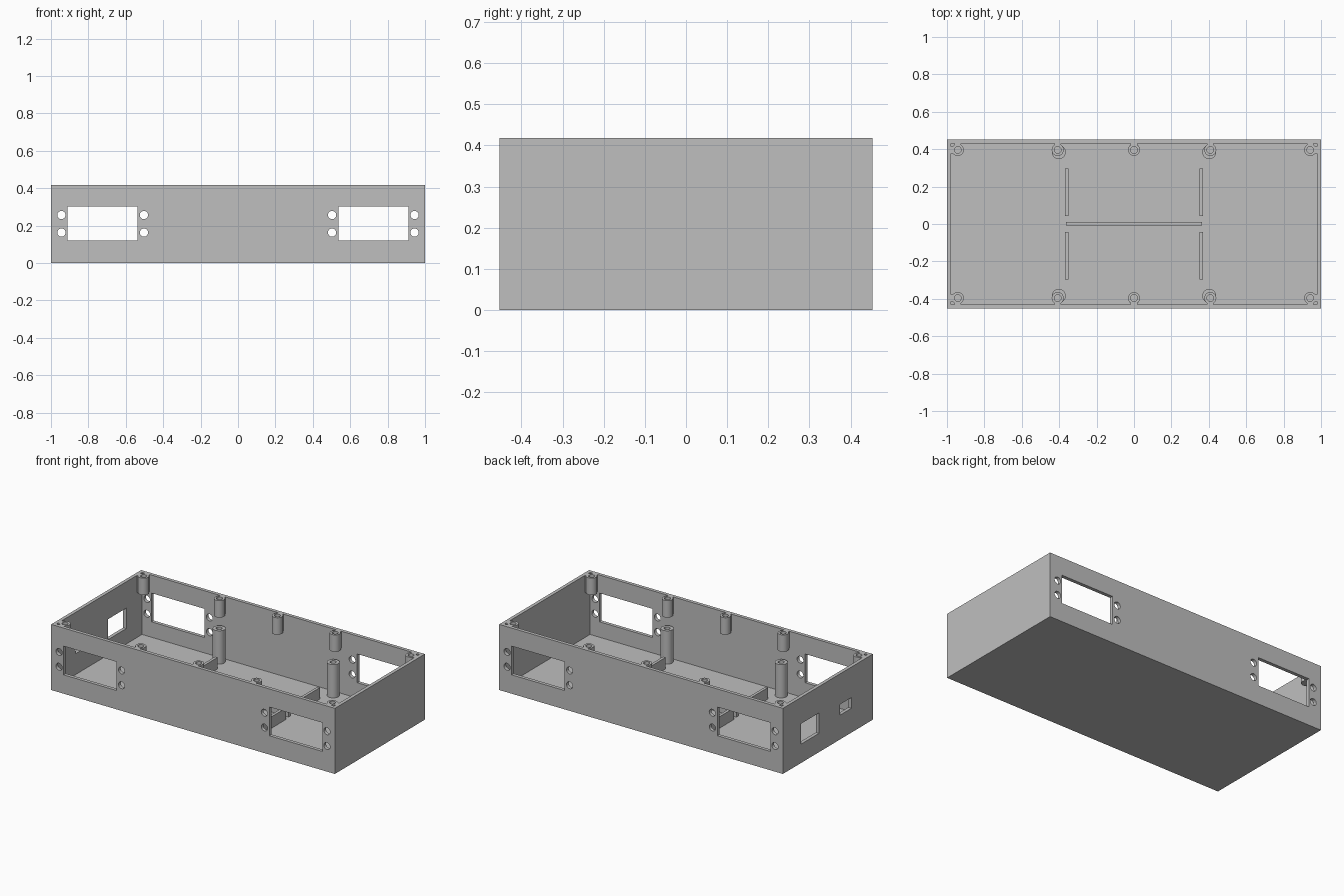
import bpy, bmesh
from math import pi
from mathutils import Matrix, Vector

if "Cube" in bpy.data.objects:
    bpy.data.objects.remove(bpy.data.objects["Cube"], do_unlink=True)

HX, HY, H, WALL = 1.0, 0.453, 0.418, 0.022
IX, IY = HX - WALL, HY - WALL          # inner faces of the walls

grey = bpy.data.materials.new("light grey plastic")
grey.use_nodes = True
grey.diffuse_color = (0.52, 0.52, 0.52, 1)
grey.node_tree.nodes["Principled BSDF"].inputs["Base Color"].default_value = grey.diffuse_color


def add_box(bm, lo, hi):
    lo, hi = Vector(lo), Vector(hi)
    m = Matrix.Translation((lo + hi) / 2) @ Matrix.Diagonal((*(hi - lo), 1))
    bmesh.ops.create_cube(bm, size=1, matrix=m)


def finish(bm, name, smooth=False):
    bmesh.ops.recalc_face_normals(bm, faces=bm.faces)
    mesh = bpy.data.meshes.new(name)
    bm.to_mesh(mesh)
    bm.free()
    mesh.materials.append(grey)
    ob = bpy.data.objects.new(name, mesh)
    bpy.context.collection.objects.link(ob)
    bpy.ops.object.select_all(action='DESELECT')
    ob.select_set(True)
    bpy.context.view_layer.objects.active = ob
    if smooth:
        bpy.ops.object.shade_smooth_by_angle(angle=0.6)
    return ob


def box(name, lo, hi):
    bm = bmesh.new()
    add_box(bm, lo, hi)
    return finish(bm, name)


def cut(target, cutter):
    cutter.hide_render = True
    mod = target.modifiers.new("cut", 'BOOLEAN')
    mod.operation, mod.solver, mod.object = 'DIFFERENCE', 'EXACT', cutter
    bpy.context.view_layer.objects.active = target
    bpy.ops.object.modifier_apply(modifier=mod.name)
    bpy.data.objects.remove(cutter, do_unlink=True)


def post(name, x, y, z0, z1, r, hole_r, depth):
    """Round post with a blind screw hole in its top, spun from a profile."""
    bm = bmesh.new()
    profile = [(0, z0), (r, z0), (r, z1), (hole_r, z1), (hole_r, z1 - depth), (0, z1 - depth)]
    vs = [bm.verts.new((x + a, y, z)) for a, z in profile]
    edges = [bm.edges.new(p) for p in zip(vs, vs[1:])]
    bmesh.ops.spin(bm, geom=vs + edges, cent=(x, y, 0), axis=(0, 0, 1),
                   angle=2 * pi, steps=32)
    bmesh.ops.remove_doubles(bm, verts=bm.verts, dist=1e-5)
    return finish(bm, name, smooth=True)


# Open-topped case
case = box("case", (-HX, -HY, 0), (HX, HY, H))
cut(case, box("cavity", (-IX, -IY, WALL), (IX, IY, H + 0.1)))

# Front and back openings with four screw holes each
bm = bmesh.new()
for s in (-1, 1):
    xs = sorted((s * 0.538, s * 0.912))
    add_box(bm, (xs[0], -0.6, 0.12), (xs[1], 0.6, 0.303))
    for x in (0.503, 0.944):
        for z in (0.163, 0.257):
            m = Matrix.Translation((s * x, 0, z)) @ Matrix.Rotation(pi / 2, 4, 'X')
            bmesh.ops.create_cone(bm, cap_ends=True, segments=32, radius1=0.022,
                                  radius2=0.022, depth=1.2, matrix=m)
# Two sockets in the right end wall
add_box(bm, (-1.05, 0.09, 0.12), (-0.972, 0.272, 0.25))
add_box(bm, (-1.05, -0.237, 0.155), (-0.972, -0.12, 0.223))
cut(case, finish(bm, "openings"))

# Lid screw posts hanging from the rim, tied to the walls by tabs
PX, PY, LOW, TAB = 0.942, 0.396, 0.31, 0.018
for sy, side in ((-1, "front"), (1, "back")):
    for i, x in enumerate((-PX, -0.408, 0, 0.408, PX)):
        post(f"{side}_lid_post_{i + 1}", x, sy * PY, LOW, H, 0.032, 0.018, 0.09)
        ys = sorted((sy * (PY + 0.025), sy * IY))
        box(f"{side}_lid_tab_{i + 1}", (x - TAB, ys[0], LOW), (x + TAB, ys[1], H))
        if abs(x) == PX:
            s = 1 if x > 0 else -1
            xs = sorted((s * (PX + 0.025), s * IX))
            box(f"{side}_end_tab_{i + 1}", (xs[0], sy * PY - TAB, LOW), (xs[1], sy * PY + TAB, H))

# Tall standoffs on the floor
for sx, lr in ((-1, "right"), (1, "left")):
    for sy, fb in ((-1, "front"), (1, "back")):
        post(f"{fb}_{lr}_standoff", sx * 0.402, sy * 0.384, WALL, 0.234, 0.037, 0.018, 0.1)

# Low dividers on the floor
box("centre_divider", (-0.363, -0.008, WALL), (0.363, 0.01, 0.095))
for sx, lr in ((-1, "right"), (1, "left")):
    for sy, fb in ((-1, "front"), (1, "back")):
        ys = sorted((sy * 0.042, sy * 0.297))
        box(f"{fb}_{lr}_divider", (sx * 0.36 - 0.009, ys[0], WALL), (sx * 0.36 + 0.009, ys[1], 0.095))
